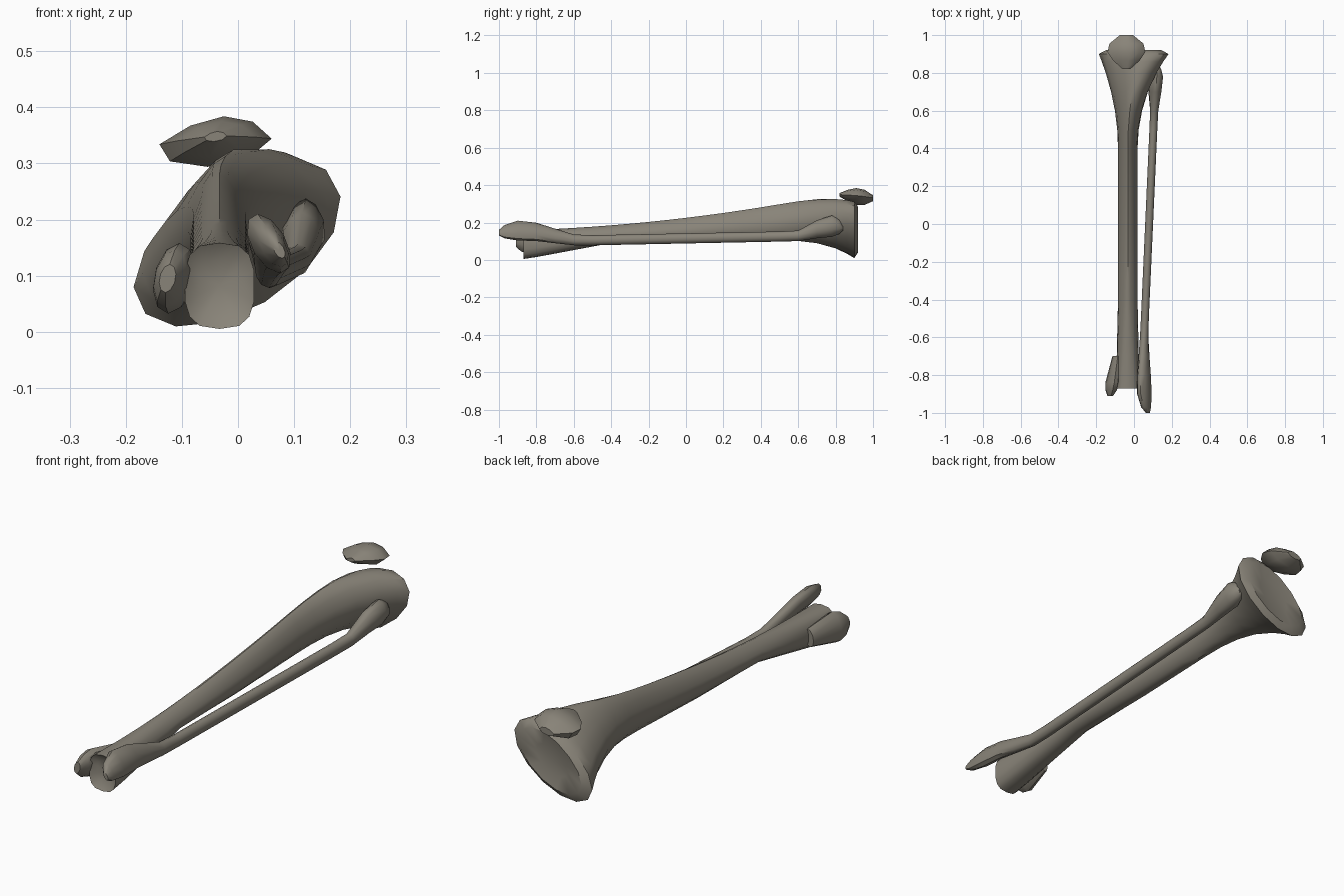
import bpy
import bmesh
from math import sin, cos, pi, copysign, radians

default_cube = bpy.data.objects.get("Cube")
if default_cube:
    bpy.data.objects.remove(default_cube, do_unlink=True)

# One matte bone colour for every part
bone = bpy.data.materials.new("warm grey bone")
colour = (0.25, 0.23, 0.19, 1)
bone.diffuse_color = colour
bone.use_nodes = True
shader = bone.node_tree.nodes["Principled BSDF"]
shader.inputs["Base Color"].default_value = colour
shader.inputs["Roughness"].default_value = 0.8


def power(value, exponent):
    return copysign(abs(value) ** exponent, value)


def swelling(y, centre, reach):
    """Rounded bulge: one at the centre, fading to nothing at the reach."""
    return max(0, 1 - ((y - centre) / reach) ** 2) ** 2


def section(sides, y, cx, cz, rx, rz, shear=0, skew=0, taper=0, square=1):
    """Oval slice: shear slides the top sideways, skew lifts the left side,
    taper narrows the top, square below one makes it boxy."""
    points = []
    for i in range(sides):
        angle = 2 * pi * i / sides
        s, c = power(sin(angle), square), power(cos(angle), square)
        x = rx * s * (1 - taper * max(0, c)) + shear * c
        points.append((cx + x, y, cz + rz * c + skew * s))
    return points


def loft(name, slices, sides, sharp):
    """Skin a row of slices, cap both ends with a fan, shade smooth."""
    bm = bmesh.new()
    rings = [[bm.verts.new(p) for p in section(sides, **s)] for s in slices]
    for a, b in zip(rings, rings[1:]):
        for i in range(sides):
            j = (i + 1) % sides
            bm.faces.new((a[i], a[j], b[j], b[i]))
    for ring in (rings[0], rings[-1]):
        cap = bm.faces.new(ring)
        bmesh.ops.poke(bm, faces=[cap])
    bmesh.ops.recalc_face_normals(bm, faces=bm.faces)
    mesh = bpy.data.meshes.new(name)
    bm.to_mesh(mesh)
    bm.free()
    mesh.materials.append(bone)
    obj = bpy.data.objects.new(name, mesh)
    bpy.context.collection.objects.link(obj)
    bpy.ops.object.select_all(action="DESELECT")
    obj.select_set(True)
    bpy.context.view_layer.objects.active = obj
    bpy.ops.object.shade_smooth_by_angle(angle=radians(sharp))


def shin_slice(y, size=1):
    """Crested shaft that flares into the knee plateau and the boxy ankle."""
    knee = min(1, max(0, (y - 0.4) * 2) ** 2)
    ankle = min(1, max(0, (-0.4 - y) * 2.2))
    top = 0.225 + 0.12 * y + 0.05 * y * y - 0.07 * knee ** 2
    bottom = 0.09 + 0.03 * max(0, y) - 0.1 * knee ** 1.5 - 0.085 * ankle
    return dict(
        y=y,
        cx=0.033 * (knee - 1),
        cz=(top + bottom) / 2,
        rx=size * (0.053 + 0.13 * knee + 0.01 * ankle),
        rz=size * (top - bottom) / 2,
        shear=size * 0.035 * knee,
        skew=size * 0.05 * knee,
        taper=0.45 * (1 - ankle) * (1 - 0.8 * knee),
        square=1 - 0.3 * ankle,
    )


def calf_slice(y, size=1):
    """Thin bowed shaft with a slanted ankle blade and a knobbly head."""
    ankle = swelling(y, -0.9, 0.35)
    head = swelling(y, 0.78, 0.2)
    return dict(
        y=y,
        cx=0.08 + 0.045 * y + 0.01 * ankle + 0.03 * y ** 16,
        cz=0.115 + 0.02 * y + 0.06 * ankle + 0.05 * head,
        rx=size * (0.022 + 0.012 * ankle + 0.02 * head),
        rz=size * (0.027 + 0.026 * ankle + 0.03 * head),
        shear=size * (0.005 * head - 0.02 * ankle),
        taper=0.3 * head,
    )


def knob_slice(y, size):
    """Inner ankle knob, drifting outward as it descends."""
    return dict(y=y, cx=0.02 + 0.16 * y, cz=0.095,
                rx=size * 0.036, rz=size * 0.063, shear=size * 0.01)


def kneecap_slice(y, size):
    """Broad wedge, flatter above and sloping down toward its point."""
    return dict(y=y, cx=-0.04, cz=0.43 - 0.1 * y, rx=size * 0.1,
                rz=size * 0.045, shear=size * 0.015, skew=size * 0.005, taper=0.3)


# Shin bone, with dished faces at both joints
shaft = [shin_slice(i / 10) for i in range(-8, 9)]
ankle_end = [shin_slice(-0.85, 0.6), shin_slice(-0.87)]
knee_end = [shin_slice(0.86), shin_slice(0.9), shin_slice(0.92, 0.8), shin_slice(0.91, 0.4)]
loft("shin_bone", ankle_end + shaft + knee_end, sides=14, sharp=40)

# Inner ankle knob
knob = [knob_slice(-0.7, 0.6), knob_slice(-0.84, 1), knob_slice(-0.88, 0.8), knob_slice(-0.91, 0.4)]
loft("inner_ankle_knob", knob, sides=10, sharp=40)

# Calf bone, rounded off at the ankle tip and the head
shaft = [calf_slice(i / 10) for i in range(-9, 8)]
tip = [calf_slice(-1, 0.3), calf_slice(-0.97, 0.7)]
head = [calf_slice(0.78), calf_slice(0.82, 0.7), calf_slice(0.84, 0.3)]
loft("calf_bone", tip + shaft + head, sides=10, sharp=50)

# Kneecap floating in front of the plateau
sizes = (0.2, 0.7, 1, 0.9, 0.35)
kneecap = [kneecap_slice(0.82 + 0.045 * i, size) for i, size in enumerate(sizes)]
loft("kneecap", kneecap, sides=8, sharp=35)
